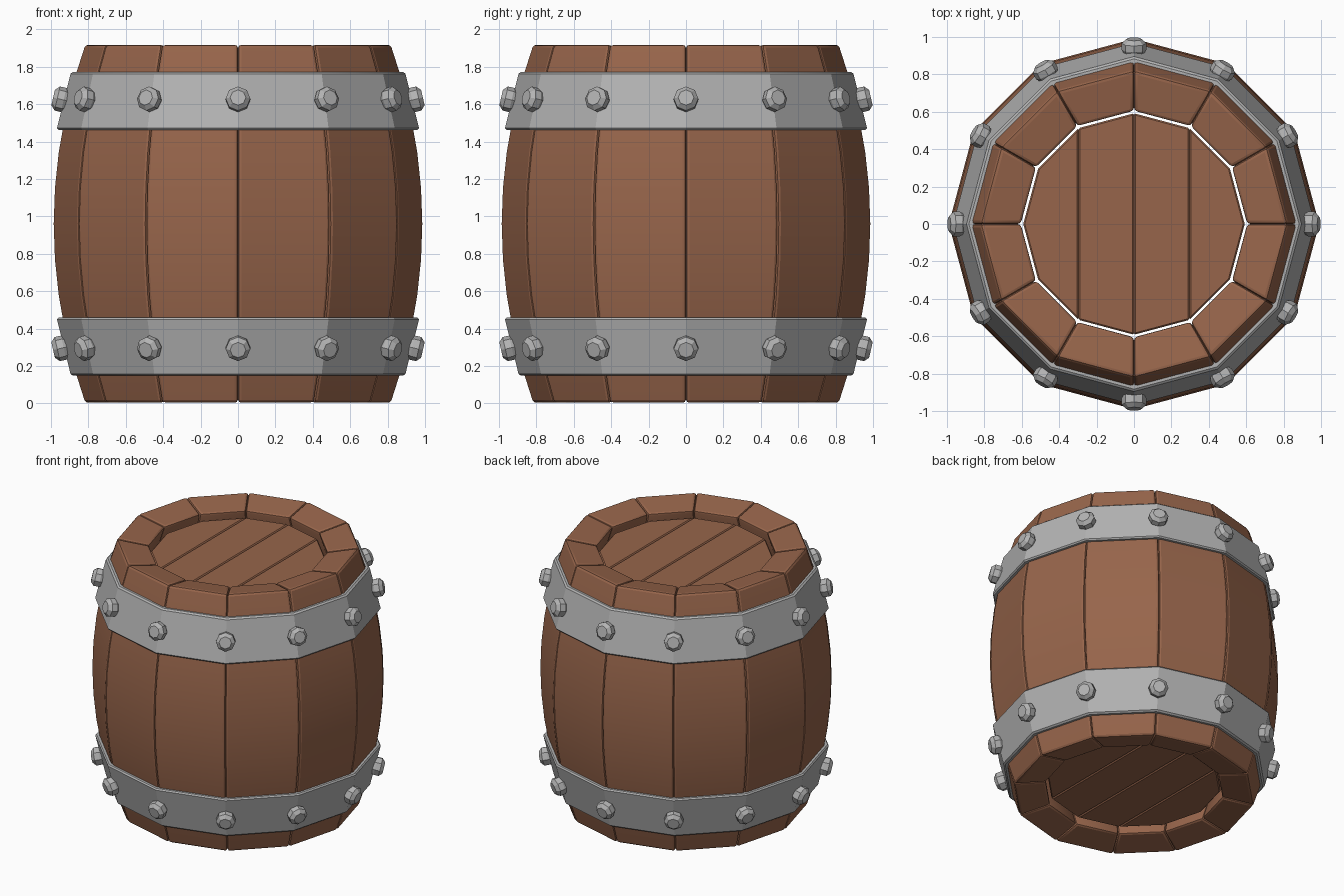
import bpy, bmesh, math
from mathutils import Matrix, Vector

if "Cube" in bpy.data.objects:
    bpy.data.objects.remove(bpy.data.objects["Cube"])

N, H = 12, 1.92
STEP = 2 * math.pi / N


def material(name, rgb):
    m = bpy.data.materials.new(name)
    m.diffuse_color = (*rgb, 1)
    m.use_nodes = True
    m.node_tree.nodes["Principled BSDF"].inputs["Base Color"].default_value = m.diffuse_color
    return m


wood = material("brown wood", (0.31, 0.13, 0.07))
metal = material("grey metal", (0.45, 0.45, 0.45))


def polar(r, a, z):
    return Vector((r * math.sin(a), -r * math.cos(a), z))


def finish(bm, name, mat, bevel=0, segments=1, smooth=20):
    bmesh.ops.recalc_face_normals(bm, faces=bm.faces)
    if bevel:
        sharp = [e for e in bm.edges if e.calc_face_angle(0) > math.radians(40)]
        bmesh.ops.bevel(bm, geom=sharp, offset=bevel, segments=segments,
                        profile=0.5, affect='EDGES', clamp_overlap=True)
    me = bpy.data.meshes.new(name)
    bm.to_mesh(me)
    bm.free()
    me.materials.append(mat)
    ob = bpy.data.objects.new(name, me)
    bpy.context.collection.objects.link(ob)
    bpy.context.view_layer.objects.active = ob
    ob.select_set(True)
    bpy.ops.object.shade_smooth_by_angle(angle=math.radians(smooth))
    ob.select_set(False)
    return ob


# Staves: bulged boards whose ends slope down towards the middle
bm = bmesh.new()
SEG = 10
for i in range(N):
    rings = []
    for k in range(SEG + 1):
        t = -1 + 2 * k / SEG
        ro = 0.99 - 0.17 * t * t
        ri = ro - 0.22
        zo, zi = H / 2 + 0.96 * t, H / 2 + 0.92 * t
        a, b = i * STEP, (i + 1) * STEP
        rings.append([bm.verts.new(p) for p in (
            polar(ro, a, zo), polar(ro, b, zo), polar(ri, b, zi), polar(ri, a, zi))])
    for lo, hi in zip(rings, rings[1:]):
        for j in range(4):
            m = (j + 1) % 4
            bm.faces.new((lo[j], lo[m], hi[m], hi[j]))
    bm.faces.new(rings[0])
    bm.faces.new(rings[-1])
finish(bm, "staves", wood, 0.018, 2)


# Lids: four planks cut from a twelve-sided disc
def lid(name, z0, z1):
    bm = bmesh.new()
    R = 0.592
    c, s = R * math.cos(STEP), R * math.sin(STEP)
    for sx in (-1, 1):
        for outline in ([(0, -R), (s, -c), (s, c), (0, R)],
                        [(s, -c), (c, -s), (R, 0), (c, s), (s, c)]):
            lo = [bm.verts.new((sx * x, y, z0)) for x, y in outline]
            hi = [bm.verts.new((sx * x, y, z1)) for x, y in outline]
            bm.faces.new(lo)
            bm.faces.new(hi)
            for j in range(len(lo)):
                m = (j + 1) % len(lo)
                bm.faces.new((lo[j], lo[m], hi[m], hi[j]))
    finish(bm, name, wood, 0.008)


lid("top_lid", 1.775, 1.835)
lid("bottom_lid", H - 1.835, H - 1.775)


# Hoops: twelve-sided flared bands
def hoop(name, flip):
    bm = bmesh.new()
    prof = [(0.97, 1.462), (0.97 - 0.077, 1.772), (0.825, 1.772), (0.90, 1.462)]
    rings = [[bm.verts.new(polar(r, i * STEP, H - z if flip else z)) for r, z in prof]
             for i in range(N)]
    for i in range(N):
        p, q = rings[i], rings[(i + 1) % N]
        for j in range(4):
            m = (j + 1) % 4
            bm.faces.new((p[j], p[m], q[m], q[j]))
    finish(bm, name, metal, 0.01)


# Bolts: eight-sided heads with a chamfered cap, tilted with the hoop
def bolts(name, flip):
    bm = bmesh.new()
    tilt = math.radians(-13 if flip else 13)
    for i in range(N):
        place = (Matrix.Rotation(i * STEP, 4, 'Z')
                 @ Matrix.Translation((0, -0.932, 0.298 if flip else 1.622))
                 @ Matrix.Rotation(math.pi / 2 - tilt, 4, 'X'))
        rings = []
        for r, h in ((0.05, -0.03), (0.066, 0.0), (0.066, 0.035), (0.042, 0.058)):
            rings.append([bm.verts.new(place @ Vector((
                r * math.sin(k * math.pi / 4), r * math.cos(k * math.pi / 4), h)))
                for k in range(8)])
        for lo, hi in zip(rings, rings[1:]):
            for j in range(8):
                m = (j + 1) % 8
                bm.faces.new((lo[j], lo[m], hi[m], hi[j]))
        bm.faces.new(rings[0])
        bm.faces.new(rings[-1])
    finish(bm, name, metal)


for side, flip in (("top", False), ("bottom", True)):
    hoop(side + "_hoop", flip)
    bolts(side + "_bolts", flip)
